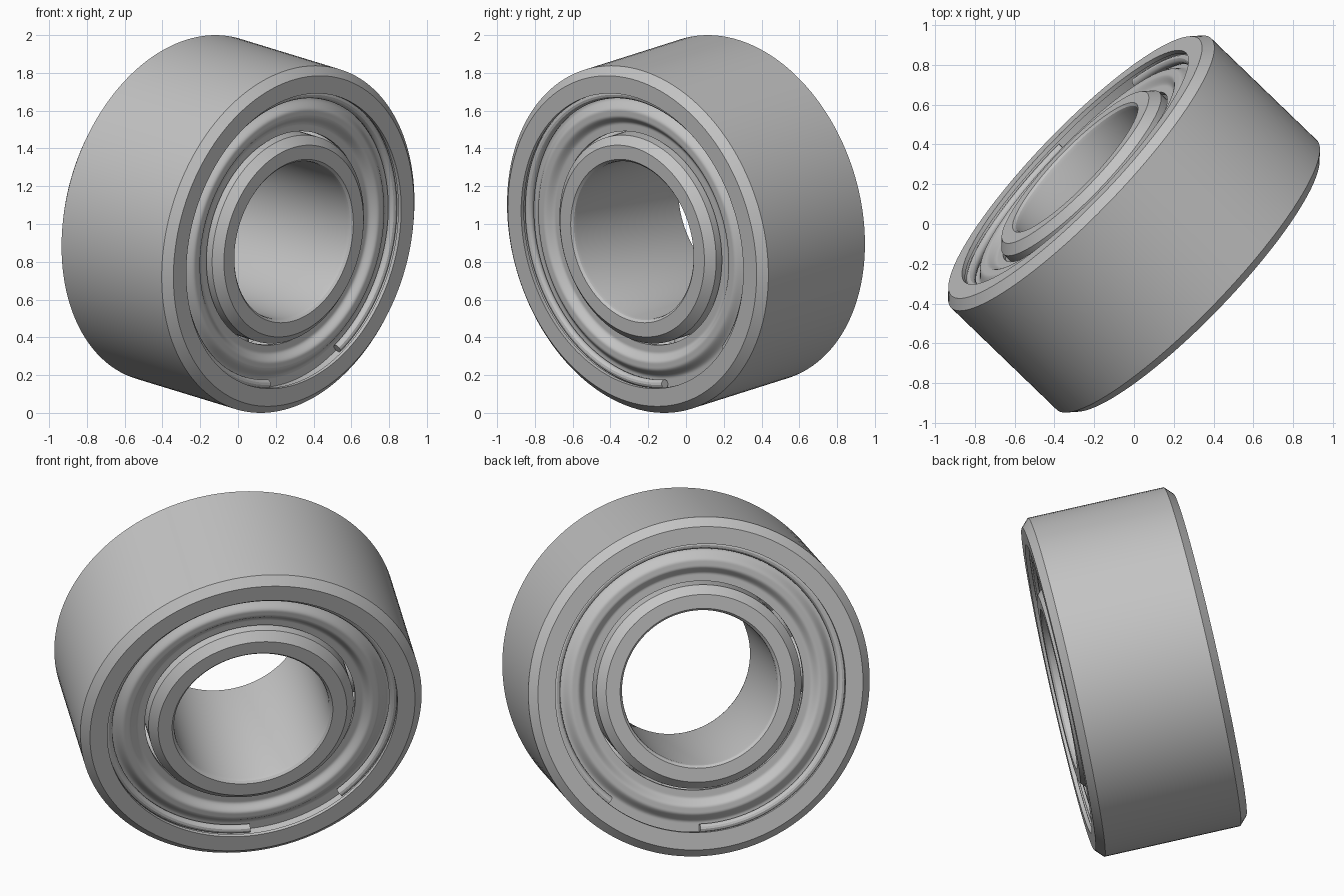
import bpy
import bmesh
import math
from mathutils import Matrix, Vector

if "Cube" in bpy.data.objects:
    bpy.data.objects.remove(bpy.data.objects["Cube"], do_unlink=True)

# Single steel colour
steel = bpy.data.materials.new("steel grey")
steel.use_nodes = True
STEEL = (0.55, 0.55, 0.55, 1.0)
steel.diffuse_color = STEEL
steel.node_tree.nodes["Principled BSDF"].inputs["Base Color"].default_value = STEEL

# Tilted frame: the bearing axis, a level axis and an upward axis
axis = Vector((0.703, -0.678, -0.215)).normalized()
level = Vector((0, 0, 1)).cross(axis).normalized()
up = axis.cross(level)
frame = Matrix((level, up, axis)).transposed().to_4x4()
frame.translation = (0, 0, 1)


def lathe(name, profile, start=0.0, sweep=360.0, steps=128):
    """Revolve a closed (radius, axial) profile about the bearing axis."""
    full = sweep >= 360
    bm = bmesh.new()
    rings = []
    for i in range(steps if full else steps + 1):
        t = math.radians(start + sweep * i / steps)
        rings.append([bm.verts.new((r * math.cos(t), r * math.sin(t), a))
                      for r, a in profile])
    n = len(profile)
    for i in range(steps):
        here, there = rings[i], rings[(i + 1) % len(rings)]
        for j in range(n):
            k = (j + 1) % n
            bm.faces.new((here[j], there[j], there[k], here[k]))
    if not full:
        bm.faces.new(rings[0])
        bm.faces.new(rings[-1])
    bmesh.ops.recalc_face_normals(bm, faces=bm.faces)
    mesh = bpy.data.meshes.new(name)
    bm.to_mesh(mesh)
    bm.free()
    mesh.materials.append(steel)
    obj = bpy.data.objects.new(name, mesh)
    bpy.context.collection.objects.link(obj)
    obj.matrix_world = frame
    bpy.ops.object.select_all(action='DESELECT')
    obj.select_set(True)
    bpy.context.view_layer.objects.active = obj
    bpy.ops.object.shade_smooth_by_angle(angle=math.radians(30))
    return obj


def both_ends(half):
    """Mirror a half profile to the other end of the axis."""
    return half + [(r, -a) for r, a in reversed(half)]


def race(radius, centre, a):
    """Radius of a ball track at axial position a."""
    return centre + math.copysign(math.sqrt(radius ** 2 - a ** 2), radius)


# Outer ring: chamfered rim, retaining groove and ball track
outer = [(0.941, 0.377), (0.896, 0.42), (0.80, 0.42), (0.80, 0.398),
         (0.812, 0.396), (0.812, 0.32), (0.77, 0.32), (0.77, 0.13)]
outer += [(race(0.17, 0.665, a), a) for a in (0.12, 0.08, 0.04)]
lathe("outer_ring", both_ends(outer))

# Inner ring: rounded bore edge, chamfered shoulder and ball track
inner = [(0.427, 0.39), (0.431, 0.408), (0.443, 0.42), (0.52, 0.42),
         (0.565, 0.377), (0.565, 0.13)]
inner += [(race(-0.17, 0.665, a), a) for a in (0.12, 0.08, 0.04)]
lathe("inner_ring", both_ends(inner))

# Balls on the track
for i in range(8):
    t = math.tau * i / 8
    place = frame @ Vector((0.665 * math.cos(t), 0.665 * math.sin(t), 0))
    bpy.ops.mesh.primitive_uv_sphere_add(segments=24, ring_count=12,
                                         radius=0.165, location=place)
    ball = bpy.context.object
    ball.name = f"ball_{i + 1}"
    ball.data.materials.append(steel)
    bpy.ops.object.shade_smooth()


def smooth(t):
    t = min(max(t, 0), 1)
    return t * t * (3 - 2 * t)


def shield_height(r):
    """Pressed shield: low rim, raised bead, low inner lip."""
    rise = smooth((0.76 - r) / 0.06)
    fall = smooth((0.67 - r) / 0.05)
    return 0.342 + 0.042 * rise - 0.035 * fall


# Shields and their split retaining wires at each end
radii = [0.58 + 0.231 * i / 32 for i in range(33)]
for side, end in ((1, "front"), (-1, "back")):
    top = [(r, side * shield_height(r)) for r in radii]
    under = [(r, a - side * 0.02) for r, a in reversed(top)]
    lathe(end + "_shield", top + under)
    wire = [(0.787 + 0.024 * math.cos(math.tau * k / 12),
             side * 0.368 + 0.024 * math.sin(math.tau * k / 12))
            for k in range(12)]
    lathe(end + "_retaining_wire", wire, start=-49, sweep=321)
